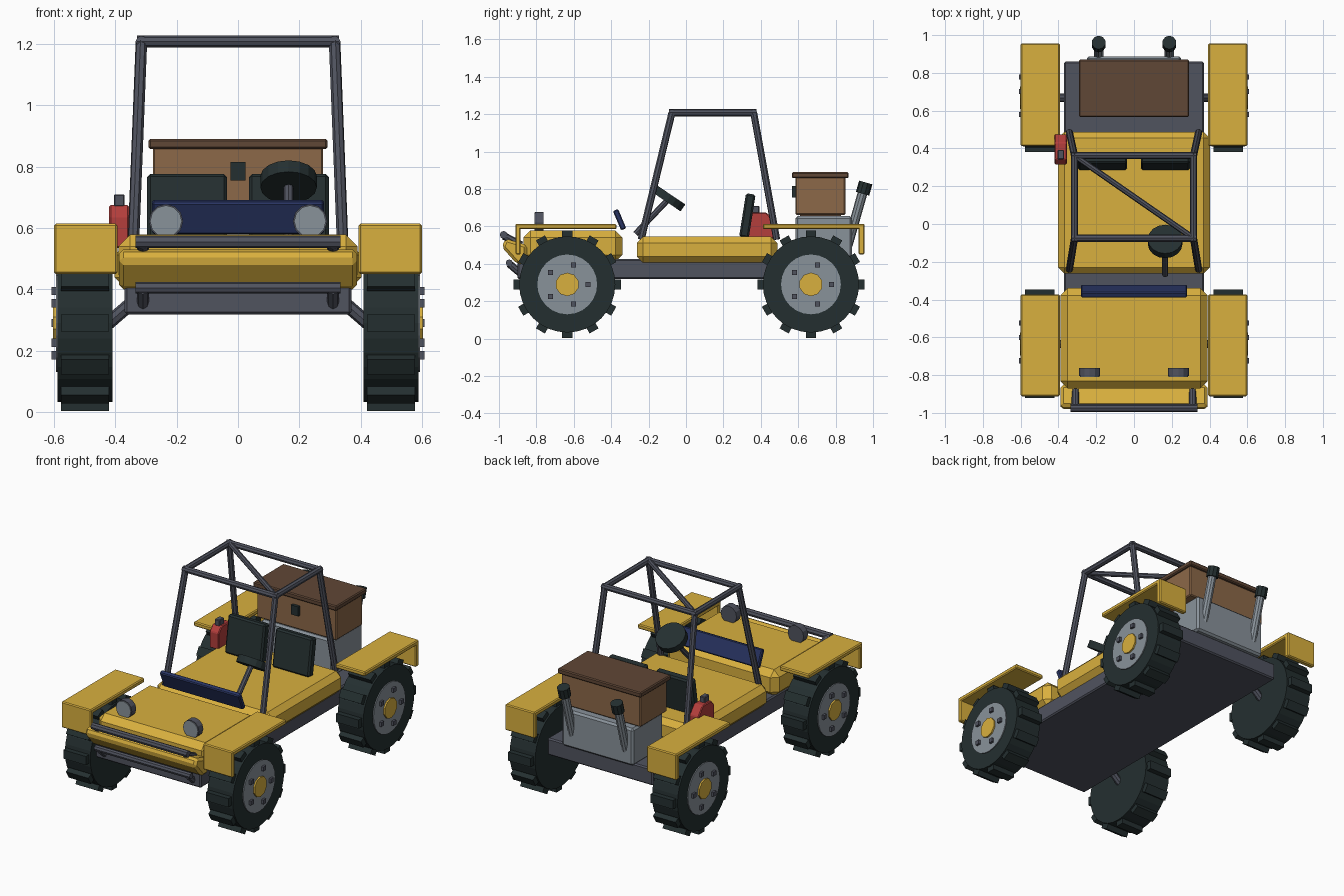
import bpy, bmesh, math
from mathutils import Vector, Matrix

cube = bpy.data.objects.get("Cube")
if cube:
    bpy.data.objects.remove(cube)


def material(name, rgb):
    """Flat colour from 0-255 display values, stored linear."""
    lin = [((c / 255 + 0.055) / 1.055) ** 2.4 for c in rgb]
    m = bpy.data.materials.new(name)
    m.use_nodes = True
    m.diffuse_color = (*lin, 1)
    m.node_tree.nodes["Principled BSDF"].inputs["Base Color"].default_value = (*lin, 1)
    return m


YELLOW = material("yellow paint", (217, 176, 62))
RUBBER = material("black rubber", (36, 47, 48))
STEEL = material("light steel", (137, 146, 154))
FRAME = material("dark frame grey", (80, 83, 95))
NAVY = material("navy", (40, 52, 98))
RED = material("red", (180, 62, 60))
WOOD = material("crate brown", (140, 104, 72))
LID = material("dark brown", (96, 71, 54))


def finish(name, bm, mat, bevel=0):
    bmesh.ops.recalc_face_normals(bm, faces=bm.faces)
    mesh = bpy.data.meshes.new(name)
    bm.to_mesh(mesh)
    bm.free()
    mesh.materials.append(mat)
    ob = bpy.data.objects.new(name, mesh)
    bpy.context.scene.collection.objects.link(ob)
    if bevel:
        mod = ob.modifiers.new("chamfer", "BEVEL")
        mod.width, mod.segments = bevel, 1
    return ob


def box(name, xs, ys, zs, mat, bevel=0, tilt=0):
    """Box from ranges on each axis, tilted about x through its centre."""
    size = [r[1] - r[0] for r in (xs, ys, zs)]
    mid = Vector([(r[0] + r[1]) / 2 for r in (xs, ys, zs)])
    bm = bmesh.new()
    bmesh.ops.create_cube(bm, size=1, matrix=Matrix.Translation(mid)
                          @ Matrix.Rotation(tilt, 4, "X") @ Matrix.Diagonal((*size, 1)))
    return finish(name, bm, mat, bevel)


def add_tube(bm, a, b, r, sides):
    a, b = Vector(a), Vector(b)
    turn = (b - a).to_track_quat("Z", "Y").to_matrix().to_4x4()
    bmesh.ops.create_cone(bm, cap_ends=True, segments=sides, radius1=r, radius2=r,
                          depth=(b - a).length,
                          matrix=Matrix.Translation((a + b) / 2) @ turn)


def tube(name, a, b, r, mat, sides=8, bevel=0):
    bm = bmesh.new()
    add_tube(bm, a, b, r, sides)
    return finish(name, bm, mat, bevel)


def extrude_x(name, profile, half, mat, bevel=0):
    bm = bmesh.new()
    face = bm.faces.new([bm.verts.new((-half, y, z)) for y, z in profile])
    new = bmesh.ops.extrude_face_region(bm, geom=[face])["geom"]
    bmesh.ops.translate(bm, vec=(2 * half, 0, 0),
                        verts=[v for v in new if isinstance(v, bmesh.types.BMVert)])
    return finish(name, bm, mat, bevel)


def wheel(label, s, y):
    z, n = 0.29, 12
    tube(label + "_tyre", (s * 0.41, y, z), (s * 0.588, y, z), 0.257, RUBBER, 32)
    # tread lugs
    bm = bmesh.new()
    for i in range(n):
        spin = Matrix.Rotation(i * math.tau / n, 4, "X")
        bmesh.ops.create_cube(bm, size=1, matrix=Matrix.Translation((s * 0.499, y, z)) @ spin
                              @ Matrix.Translation((0, 0, 0.262))
                              @ Matrix.Diagonal((0.157, 0.055, 0.05, 1)))
    finish(label + "_tread", bm, RUBBER)
    tube(label + "_rim", (s * 0.55, y, z), (s * 0.594, y, z), 0.16, STEEL, 24)
    tube(label + "_hub", (s * 0.55, y, z), (s * 0.604, y, z), 0.063, YELLOW, 10)
    # wheel bolts
    bm = bmesh.new()
    for i in range(5):
        a = i * math.tau / 5
        bmesh.ops.create_cube(bm, size=0.027, matrix=Matrix.Translation(
            (s * 0.595, y + 0.11 * math.cos(a), z + 0.11 * math.sin(a))))
    finish(label + "_bolts", bm, FRAME)
    # suspension arm
    tube(label + "_axle", (s * 0.33, y, 0.37), (s * 0.44, y, 0.275), 0.022, FRAME)


def span(s, a, b):
    return sorted((s * a, s * b))


# Chassis and body shell
box("chassis", (-0.37, 0.37), (-0.9, 0.86), (0.318, 0.425), FRAME, 0.008)
box("hood", (-0.39, 0.39), (-0.87, -0.34), (0.41, 0.578), YELLOW, 0.038)
box("tub", (-0.402, 0.402), (-0.262, 0.488), (0.405, 0.545), YELLOW, 0.033)
extrude_x("nose", [(-0.985, 0.49), (-0.965, 0.535), (-0.85, 0.5), (-0.85, 0.4), (-0.905, 0.4)],
          0.388, YELLOW, 0.015)

# Front bumper bars
tube("upper_bumper", (-0.335, -0.975, 0.555), (0.335, -0.975, 0.555), 0.021, FRAME)
tube("lower_bumper", (-0.335, -0.945, 0.405), (0.335, -0.945, 0.405), 0.019, FRAME)

# Mirrored parts and wheels
for side, s in (("left", 1), ("right", -1)):
    wheel(side + "_front_wheel", s, -0.635)
    wheel(side + "_rear_wheel", s, 0.668)
    fx = span(s, 0.393, 0.6)
    box(side + "_front_fender_top", fx, (-0.912, -0.372), (0.585, 0.614), YELLOW, 0.006)
    box(side + "_front_fender_flap", fx, (-0.912, -0.884), (0.45, 0.61), YELLOW, 0.006)
    box(side + "_rear_fender_top", fx, (0.412, 0.955), (0.585, 0.614), YELLOW, 0.006)
    box(side + "_rear_fender_flap", fx, (0.922, 0.955), (0.45, 0.61), YELLOW, 0.006)
    tube(side + "_upper_bumper_strut", (s * 0.31, -0.975, 0.55), (s * 0.31, -0.88, 0.5), 0.02, FRAME)
    tube(side + "_lower_bumper_strut", (s * 0.31, -0.945, 0.4), (s * 0.31, -0.88, 0.345), 0.02, FRAME)
    # headlights
    hx = s * 0.235
    tube(side + "_headlight", (hx, -0.806, 0.622), (hx, -0.762, 0.622), 0.056, FRAME, 12)
    tube(side + "_headlight_lens", (hx, -0.811, 0.622), (hx, -0.804, 0.622), 0.052, STEEL, 12)
    # seat back
    box(side + "_seat", span(s, 0.036, 0.296), (0.302, 0.354), (0.54, 0.775), RUBBER, 0.01,
        math.radians(-9))
    # exhaust
    ex = s * 0.187
    tube(side + "_exhaust", (ex, 0.865, 0.5), (ex, 0.95, 0.8), 0.026, STEEL, 10)
    tube(side + "_exhaust_cap", (ex, 0.944, 0.775), (ex, 0.961, 0.835), 0.037, RUBBER, 10)

# Roll cage
bm = bmesh.new()
R, top, yf, yr, tx = 0.019, 1.208, -0.075, 0.362, 0.315
for s in (1, -1):
    add_tube(bm, (s * 0.342, -0.24, 0.53), (s * tx, yf, top), R, 8)
    add_tube(bm, (s * 0.342, 0.485, 0.53), (s * tx, yr, top), R, 8)
    add_tube(bm, (s * tx, yf - 0.015, top), (s * tx, yr + 0.015, top), R, 8)
for y in (yf, yr):
    add_tube(bm, (-tx - 0.015, y, top), (tx + 0.015, y, top), R, 8)
add_tube(bm, (-tx, yr, top), (tx, yf, top), 0.016, 8)
finish("roll_cage", bm, FRAME)

# Dashboard and steering
box("dashboard", (-0.28, 0.28), (-0.37, -0.34), (0.58, 0.692), NAVY, 0.006, math.radians(23))
tube("steering_column", (0.165, -0.27, 0.56), (0.165, -0.09, 0.75), 0.016, FRAME)
tube("steering_wheel", (0.165, -0.105, 0.732), (0.165, -0.08, 0.769), 0.092, RUBBER, 16)

# Fuel can
extrude_can = extrude_x("fuel_can", [(0.315, 0.535), (0.475, 0.535), (0.475, 0.62), (0.43, 0.675),
                                     (0.345, 0.675), (0.315, 0.64)], 0.032, RED, 0.005)
extrude_can.location.x = -0.388
box("fuel_can_cap", (-0.405, -0.37), (0.342, 0.392), (0.67, 0.71), FRAME, 0.004)

# Engine block and cargo crate
box("engine", (-0.25, 0.25), (0.585, 0.888), (0.42, 0.655), STEEL, 0.012)
box("crate", (-0.278, 0.278), (0.585, 0.852), (0.662, 0.865), WOOD, 0.006)
box("crate_lid", (-0.292, 0.292), (0.567, 0.87), (0.858, 0.89), LID, 0.006)
box("crate_latch", (-0.025, 0.025), (0.566, 0.59), (0.755, 0.815), RUBBER)
for x in (-0.2, 0.2):
    box("crate_foot", (x - 0.03, x + 0.03), (0.61, 0.83), (0.65, 0.67), LID)
